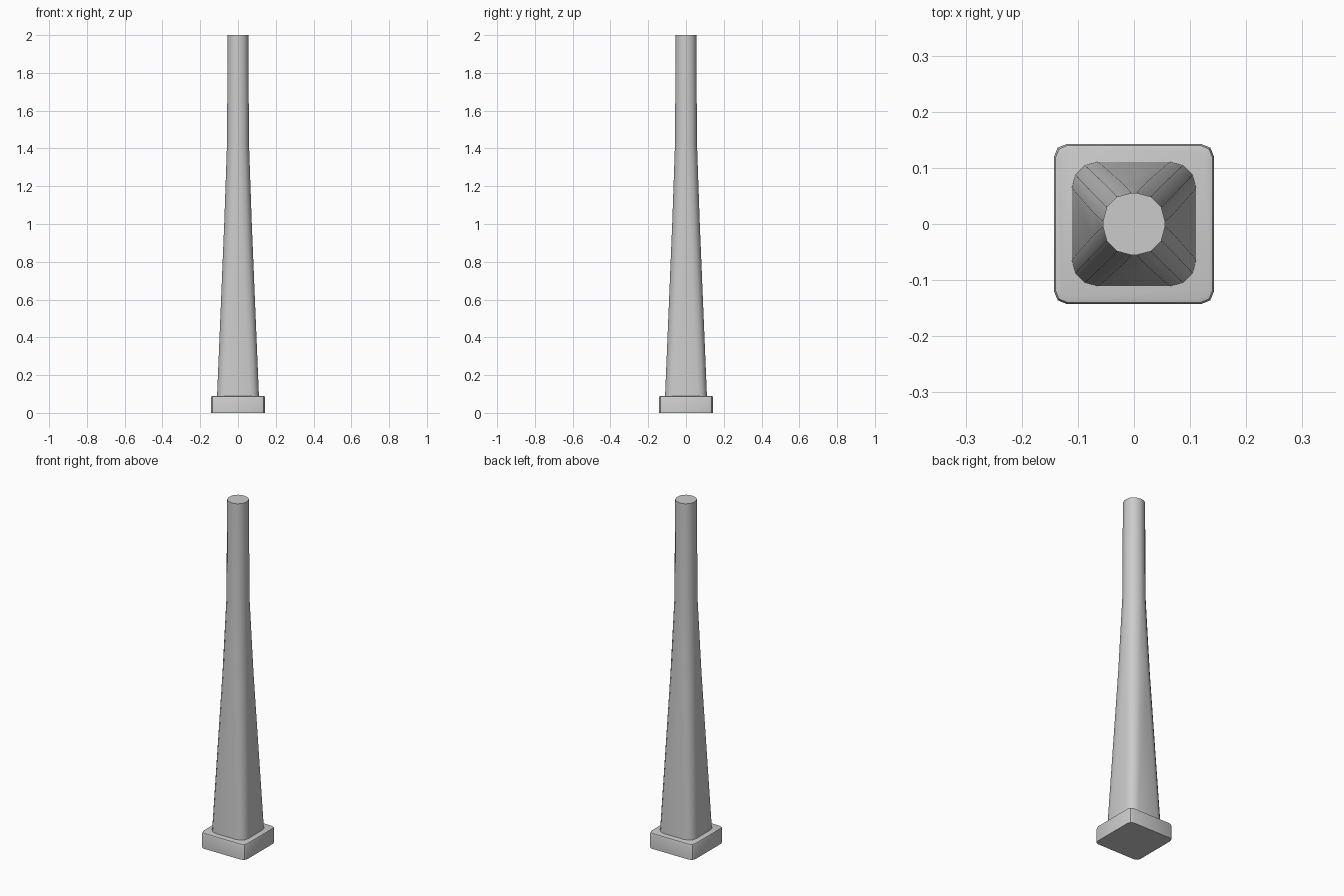
import bpy, bmesh, math

if "Cube" in bpy.data.objects:
    bpy.data.objects.remove(bpy.data.objects["Cube"])


def ring(bm, half, radius, z, seg):
    """Rounded square cross-section."""
    verts = []
    c = half - radius
    for k, (sx, sy) in enumerate([(1, 1), (-1, 1), (-1, -1), (1, -1)]):
        for i in range(seg + 1):
            a = math.pi / 2 * (k + i / seg)
            verts.append(bm.verts.new((sx * c + radius * math.cos(a),
                                       sy * c + radius * math.sin(a), z)))
    return verts


def loft(name, sections, seg):
    """Skin a stack of (half width, corner radius, height) sections."""
    bm = bmesh.new()
    rings = [ring(bm, h, r, z, seg) for h, r, z in sections]
    for lo, hi in zip(rings, rings[1:]):
        n = len(lo)
        for i in range(n):
            j = (i + 1) % n
            bm.faces.new((lo[i], lo[j], hi[j], hi[i]))
    bm.faces.new(rings[0][::-1])
    bm.faces.new(rings[-1])
    me = bpy.data.meshes.new(name)
    bm.to_mesh(me)
    bm.free()
    ob = bpy.data.objects.new(name, me)
    bpy.context.collection.objects.link(ob)
    bpy.ops.object.select_all(action='DESELECT')
    ob.select_set(True)
    bpy.context.view_layer.objects.active = ob
    bpy.ops.object.shade_smooth_by_angle(angle=math.radians(40))
    return ob


# square plinth with clipped corners and a softened top edge
loft("base_plinth", [(0.143, 0.024, 0.0), (0.143, 0.024, 0.08),
                     (0.140, 0.022, 0.088), (0.134, 0.020, 0.09)], 2)

# shaft: rounded square at the foot, blending into a round upper post
loft("tapered_shaft", [(0.111, 0.047, 0.085), (0.073, 0.052, 1.0),
                       (0.058, 0.051, 1.43), (0.055, 0.049, 2.0)], 3)
